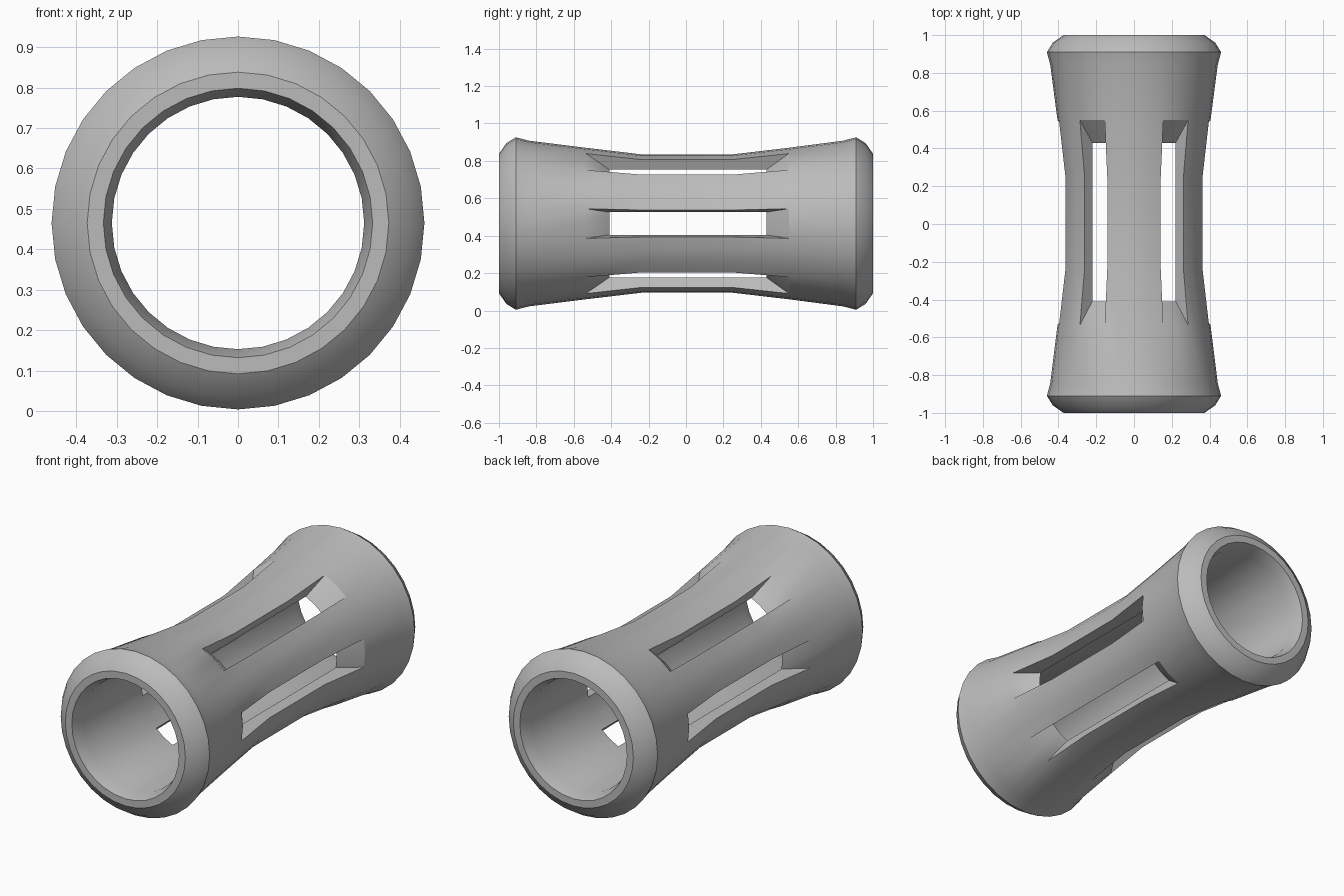
import bpy, bmesh, math

if "Cube" in bpy.data.objects:
    bpy.data.objects.remove(bpy.data.objects["Cube"], do_unlink=True)

SIDES = 32
CENTRE_Z = 0.465

# Profiles along the tube axis: (y, radius)
OUTER = [(-1, .373), (-.96, .43), (-.91, .461), (-.84, .443), (-.535, .405), (-.24, .37),
         (.25, .37), (.55, .405), (.84, .443), (.91, .461), (.96, .43), (1, .373)]
INNER = [(-1, .333), (-.93, .312), (-.41, .312), (-.24, .312),
         (.25, .312), (.43, .312), (.93, .312), (1, .333)]
OUTER_SLOT = range(4, 8)   # rings spanned by a slot on the outside
INNER_SLOT = range(2, 6)   # matching rings on the inside

# Six slots, each two sides wide, mirrored left and right
slot_starts = [(c - 1) % SIDES for c in (0, 5, -5, 16, 21, 11)]
slot_sides = {(s + k) % SIDES for s in slot_starts for k in (0, 1)}

bm = bmesh.new()


def make_rings(profile):
    rings = []
    for y, r in profile:
        angles = [math.tau * i / SIDES for i in range(SIDES)]
        rings.append([bm.verts.new((r * math.cos(a), y, CENTRE_Z + r * math.sin(a)))
                      for a in angles])
    return rings


def skin(rings, slot):
    """Join neighbouring rings, leaving the slots open."""
    for j in range(len(rings) - 1):
        for i in range(SIDES):
            if j in slot[:-1] and i in slot_sides:
                continue
            n = (i + 1) % SIDES
            bm.faces.new((rings[j][i], rings[j][n], rings[j + 1][n], rings[j + 1][i]))


outer, inner = make_rings(OUTER), make_rings(INNER)
skin(outer, OUTER_SLOT)
skin(inner, INNER_SLOT)

# Flat end rims
for a, b in ((outer[0], inner[0]), (outer[-1], inner[-1])):
    for i in range(SIDES):
        n = (i + 1) % SIDES
        bm.faces.new((a[i], a[n], b[n], b[i]))

# Slot walls: radial sides and sloping ends
pairs = list(zip(OUTER_SLOT, INNER_SLOT))
for s in slot_starts:
    for i in (s, (s + 2) % SIDES):
        for (o1, i1), (o2, i2) in zip(pairs, pairs[1:]):
            bm.faces.new((outer[o1][i], outer[o2][i], inner[i2][i], inner[i1][i]))
    for o, k in (pairs[0], pairs[-1]):
        for i in (s, (s + 1) % SIDES):
            n = (i + 1) % SIDES
            bm.faces.new((outer[o][i], outer[o][n], inner[k][n], inner[k][i]))

bmesh.ops.recalc_face_normals(bm, faces=bm.faces)
mesh = bpy.data.meshes.new("slotted_tube")
bm.to_mesh(mesh)
bm.free()
tube = bpy.data.objects.new("slotted_tube", mesh)
bpy.context.collection.objects.link(tube)

# Plain grey finish
grey = bpy.data.materials.new("grey")
grey.use_nodes = True
colour = (.5, .5, .5, 1)
grey.diffuse_color = colour
grey.node_tree.nodes["Principled BSDF"].inputs["Base Color"].default_value = colour
mesh.materials.append(grey)

bpy.ops.object.select_all(action='DESELECT')
tube.select_set(True)
bpy.context.view_layer.objects.active = tube
bpy.ops.object.shade_smooth_by_angle(angle=math.radians(30))
